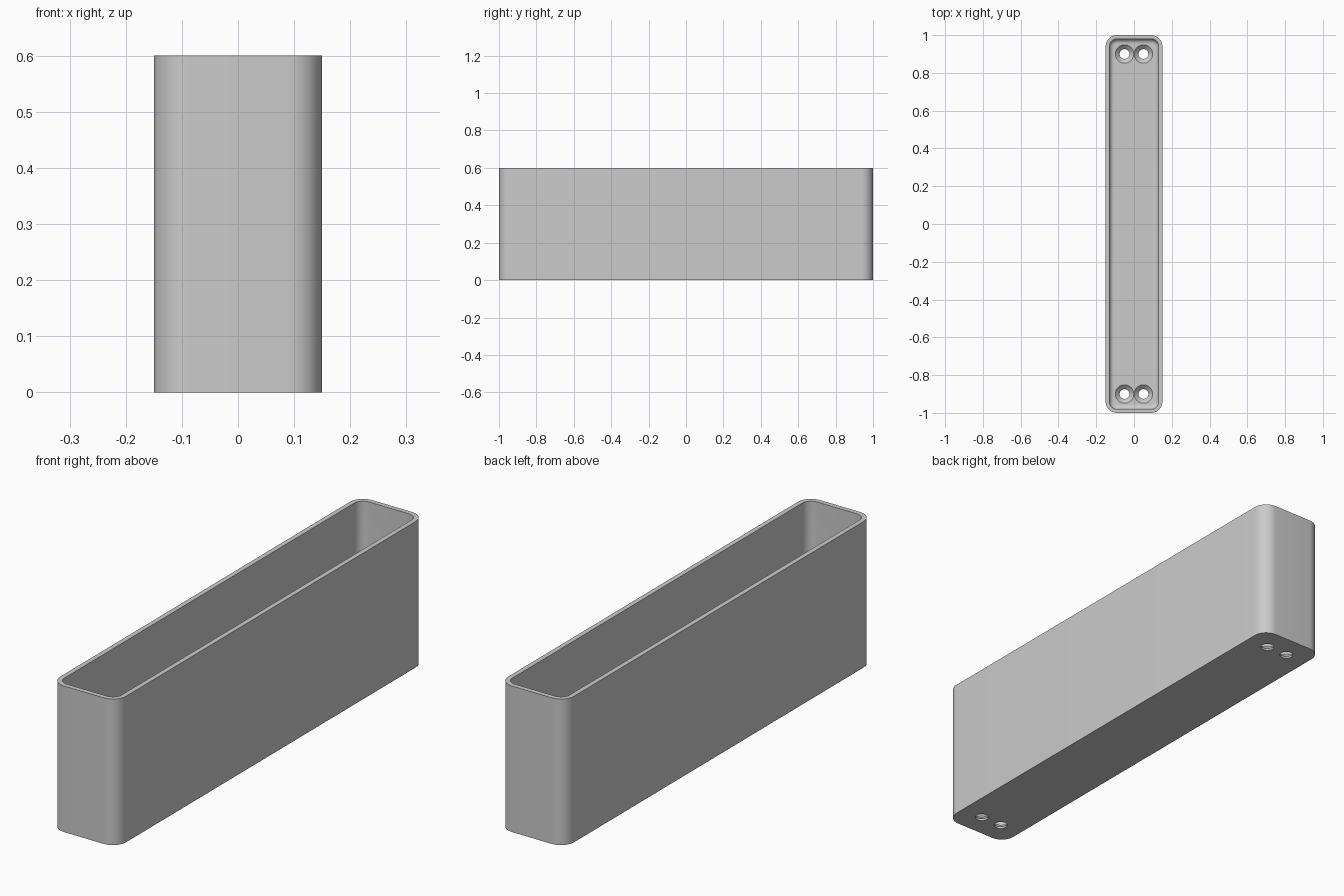
import bpy, bmesh
from math import cos, sin, pi, radians

cube = bpy.data.objects.get("Cube")
if cube:
    bpy.data.objects.remove(cube)

HALF_X, HALF_Y, HEIGHT = 0.15, 1.0, 0.6
CORNER, WALL, FLOOR, FILLET = 0.06, 0.02, 0.03, 0.025
SEGMENTS = 12

grey = bpy.data.materials.new("plain grey")
grey.use_nodes = True
colour = (0.6, 0.6, 0.6, 1)
grey.diffuse_color = colour
grey.node_tree.nodes["Principled BSDF"].inputs["Base Color"].default_value = colour


def make_object(name, bm):
    bmesh.ops.recalc_face_normals(bm, faces=bm.faces[:])
    mesh = bpy.data.meshes.new(name)
    bm.to_mesh(mesh)
    bm.free()
    mesh.materials.append(grey)
    obj = bpy.data.objects.new(name, mesh)
    bpy.context.collection.objects.link(obj)
    return obj


def skin(bm, rings):
    """Join rings of equal length into a closed solid."""
    for low, high in zip(rings, rings[1:]):
        n = len(low)
        for i in range(n):
            j = (i + 1) % n
            bm.faces.new((low[i], low[j], high[j], high[i]))
    bm.faces.new(rings[0])
    bm.faces.new(rings[-1])


def rounded_ring(bm, inset, z):
    ring = []
    corners = ((1, 1), (-1, 1), (-1, -1), (1, -1))
    for quarter, (sx, sy) in enumerate(corners):
        for k in range(SEGMENTS + 1):
            a = (quarter + k / SEGMENTS) * pi / 2
            x = sx * (HALF_X - CORNER) + (CORNER - inset) * cos(a)
            y = sy * (HALF_Y - CORNER) + (CORNER - inset) * sin(a)
            ring.append(bm.verts.new((x, y, z)))
    return ring


# Tray: outer wall, rim, inner wall, then a fillet down to the floor
bm = bmesh.new()
profile = [(0, 0), (0, HEIGHT), (WALL, HEIGHT)]
for k in range(9):
    a = k / 8 * pi / 2
    profile.append((WALL + FILLET * (1 - cos(a)), FLOOR + FILLET * (1 - sin(a))))
skin(bm, [rounded_ring(bm, inset, z) for inset, z in profile])
tray = make_object("tray", bm)

# Countersunk screw holes in pairs at both ends
bm = bmesh.new()
hole = [(0.026, -0.02), (0.026, 0.008), (0.049, FLOOR), (0.049, FLOOR + 0.02)]
for x in (-0.05, 0.05):
    for y in (-0.9, 0.9):
        skin(bm, [[bm.verts.new((x + r * cos(i * pi / 16), y + r * sin(i * pi / 16), z))
                   for i in range(32)] for r, z in hole])
cutter = make_object("screw_hole_cutter", bm)
cutter.hide_render = True

cut = tray.modifiers.new("screw holes", "BOOLEAN")
cut.object = cutter
cut.solver = "EXACT"
bpy.context.view_layer.objects.active = tray
tray.select_set(True)
bpy.ops.object.modifier_apply(modifier=cut.name)
bpy.data.objects.remove(cutter)
bpy.ops.object.shade_smooth_by_angle(angle=radians(30))
